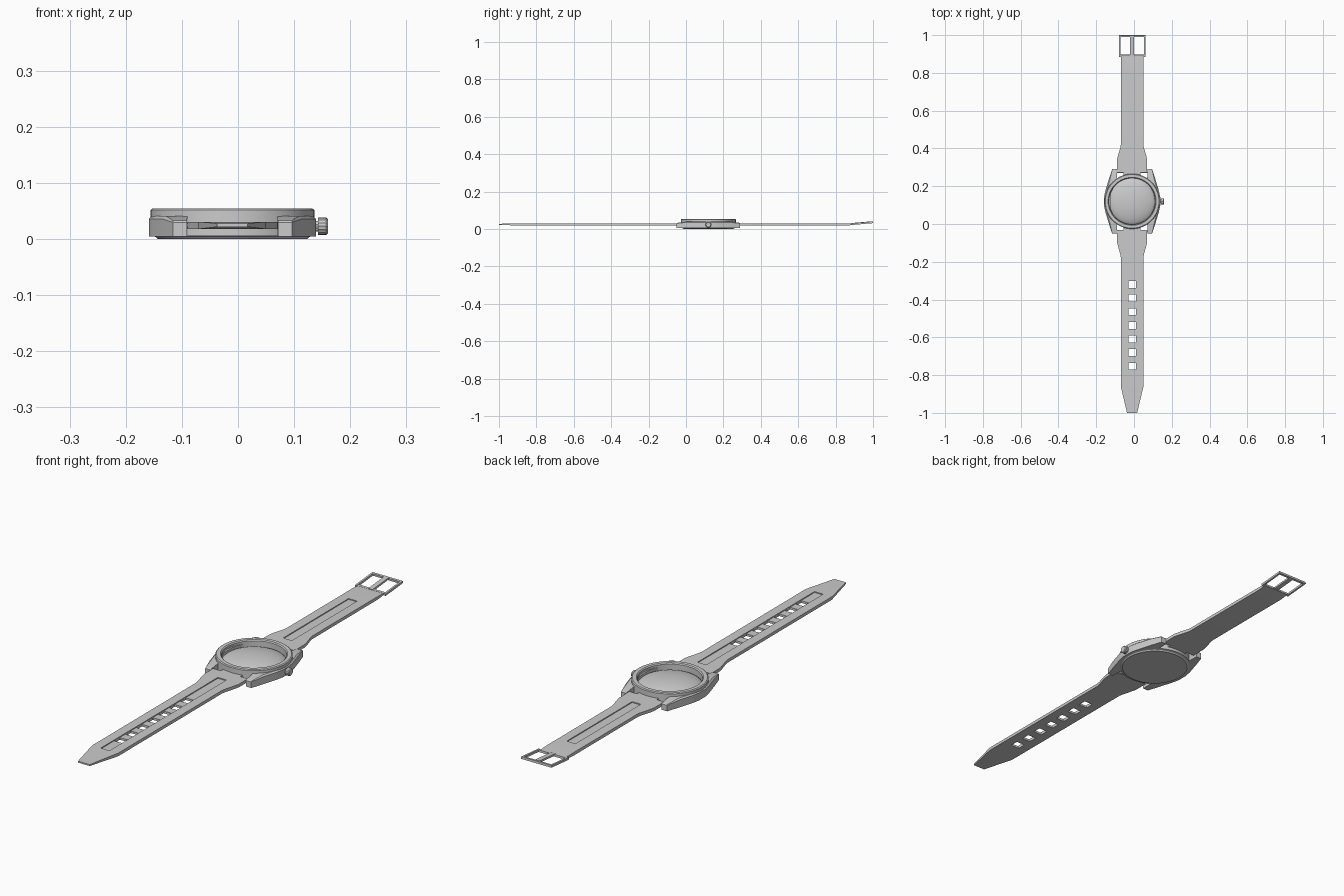
import bpy, bmesh, math
from mathutils import Vector, Matrix

if "Cube" in bpy.data.objects:
    bpy.data.objects.remove(bpy.data.objects["Cube"])

CX, CY = -0.01, 0.12   # centre of the watch case


def finish(name, bm, smooth=30):
    bmesh.ops.recalc_face_normals(bm, faces=bm.faces[:])
    me = bpy.data.meshes.new(name)
    bm.to_mesh(me)
    bm.free()
    ob = bpy.data.objects.new(name, me)
    bpy.context.collection.objects.link(ob)
    bpy.ops.object.select_all(action='DESELECT')
    ob.select_set(True)
    bpy.context.view_layer.objects.active = ob
    if smooth:
        bpy.ops.object.shade_smooth_by_angle(angle=math.radians(smooth))
    return ob


def boxes(name, items, matrix=Matrix()):
    """One object made of boxes given as (centre, size)."""
    bm = bmesh.new()
    for c, s in items:
        bmesh.ops.create_cube(bm, size=1, matrix=matrix @ Matrix.Translation(c) @ Matrix.Diagonal((*s, 1)))
    return finish(name, bm, 0)


def lathe(name, profile, matrix, n=64):
    """Spin (radius, height) points around local z; radius 0 closes the end."""
    bm = bmesh.new()
    vs = [bm.verts.new((r, 0, z)) for r, z in profile]
    es = [bm.edges.new(p) for p in zip(vs, vs[1:])]
    bmesh.ops.spin(bm, geom=vs + es, cent=(0, 0, 0), axis=(0, 0, 1), angle=2 * math.pi, steps=n)
    bmesh.ops.remove_doubles(bm, verts=bm.verts[:], dist=1e-5)
    bmesh.ops.transform(bm, matrix=matrix, verts=bm.verts[:])
    return finish(name, bm)


def strap(name, stations):
    """Loft rectangles given as (half width, y, bottom z, top z)."""
    bm = bmesh.new()
    rings = [[bm.verts.new((CX + sx * w, y, z)) for sx, z in ((-1, a), (1, a), (1, b), (-1, b))]
             for w, y, a, b in stations]
    for p, q in zip(rings, rings[1:]):
        for i in range(4):
            j = (i + 1) % 4
            bm.faces.new((p[i], p[j], q[j], q[i]))
    bm.faces.new(rings[0])
    bm.faces.new(rings[-1])
    return finish(name, bm)


def cut(ob, cutter):
    cutter.hide_render = True
    m = ob.modifiers.new("cut", 'BOOLEAN')
    m.operation, m.object = 'DIFFERENCE', cutter
    bpy.context.view_layer.objects.active = ob
    bpy.ops.object.modifier_apply(modifier=m.name)
    bpy.data.objects.remove(cutter)


at_case = Matrix.Translation((CX, CY, 0))

# case middle and bezel ring, with a recess for the glass
lathe("case_body", [(0, 0), (0.133, 0), (0.137, 0.004), (0.146, 0.006), (0.146, 0.052), (0.142, 0.055),
                    (0.127, 0.055), (0.123, 0.051), (0.123, 0.022), (0, 0.022)], at_case)

# domed glass
dome = [(0.123 * math.sin(t), 0.024 + 0.028 * math.cos(t) ** 1.3)
        for t in [math.pi / 2 * i / 12 for i in range(12)]]
lathe("glass", dome + [(0.123, 0.023)], at_case)

# side flanks ending in four lugs
flank = [(0.081, 0.17), (0.106, 0.17), (0.124, 0.115), (0.142, 0.055), (0.149, 0.022)]
inner = [(0.115, 0.04), (0.08, 0.118)]
loop = flank + [(x, -y) for x, y in reversed(flank)] + [(x, -y) for x, y in reversed(inner)] + inner
for side, label in ((-1, "left"), (1, "right")):
    bm = bmesh.new()
    n = len(loop)
    low = [bm.verts.new((CX + side * x, CY + y, 0.005)) for x, y in loop]
    mid = [bm.verts.new((CX + side * x, CY + y, 0.030 if abs(y) > 0.15 else 0.036)) for x, y in loop]
    top = [bm.verts.new((CX + side * (x - (0.006 if x > 0.12 else 0)), CY + y * 0.98,
                         0.033 if abs(y) > 0.15 else 0.041)) for x, y in loop]
    for a, b in ((low, mid), (mid, top)):
        for i in range(n):
            j = (i + 1) % n
            bm.faces.new((a[i], a[j], b[j], b[i]))
    caps = [bm.faces.new(low), bm.faces.new(top)]
    bmesh.ops.triangulate(bm, faces=caps)
    finish("lugs_" + label, bm)

# crown with a ridged edge
bm = bmesh.new()
prev = None
sides = 32
rings = []
for x, r in ((0.125, 0.009), (0.143, 0.009), (0.143, 0.016), (0.157, 0.016), (0.160, 0.013)):
    rings.append([bm.verts.new((x, CY + rr * math.cos(a), 0.023 + rr * math.sin(a)))
                  for k in range(sides)
                  for a, rr in [(2 * math.pi * k / sides, r * (1 - 0.06 * (k % 2)))]])
for p, q in zip(rings, rings[1:]):
    for i in range(sides):
        j = (i + 1) % sides
        bm.faces.new((p[i], p[j], q[j], q[i]))
bm.faces.new(rings[0])
bm.faces.new(rings[-1])
finish("crown", bm)

# pins holding the strap between the lugs
for y, label in ((CY - 0.155, "front"), (CY + 0.155, "back")):
    bm = bmesh.new()
    bmesh.ops.create_cone(bm, cap_ends=True, segments=16, radius1=0.004, radius2=0.004, depth=0.17,
                          matrix=Matrix.Translation((CX, y, 0.024)) @ Matrix.Rotation(math.pi / 2, 4, 'Y'))
    finish("strap_pin_" + label, bm)

# back strap with its shallow groove
B, T = 0.018, 0.031
back = strap("back_strap", [(0.045, 0.25, B, T), (0.045, 0.272, B, T), (0.08, 0.272, B, T), (0.08, 0.34, B, T),
                            (0.074, 0.365, B, T), (0.062, 0.405, B, T), (0.06, 0.42, B, T),
                            (0.06, 0.85, B, T), (0.059, 0.895, B + 0.004, T - 0.002)])
cut(back, boxes("groove", [((CX, 0.555, T), (0.04, 0.43, 0.008))]))

# front strap with groove, buckle holes and tapered tip
front = strap("front_strap", [(0.045, -0.01, B, T), (0.045, -0.035, B, T), (0.08, -0.035, B, T), (0.08, -0.095, B, T),
                              (0.074, -0.12, B, T), (0.063, -0.158, B, T), (0.06, -0.175, B, T),
                              (0.06, -0.86, B, T), (0.027, -1.0, B + 0.004, T - 0.003)])
cut(front, boxes("groove", [((CX, -0.475, T), (0.04, 0.77, 0.008))]))
cut(front, boxes("holes", [((CX, -0.32 - 0.0722 * i, 0.025), (0.039, 0.036, 0.05)) for i in range(7)]))

# buckle frame and tongue, tilted slightly upward
tilt = Matrix.Translation((CX, 0.885, 0.026)) @ Matrix.Rotation(math.radians(5), 4, 'X')
boxes("buckle_frame", [((-0.066, 0.0575, 0), (0.008, 0.115, 0.009)), ((0.066, 0.0575, 0), (0.008, 0.115, 0.009)),
                       ((0, 0.11, 0), (0.14, 0.010, 0.009)), ((0, 0.006, 0), (0.14, 0.010, 0.008))], tilt)
boxes("buckle_tongue", [((0, 0.055, 0.002), (0.02, 0.108, 0.008))], tilt)
